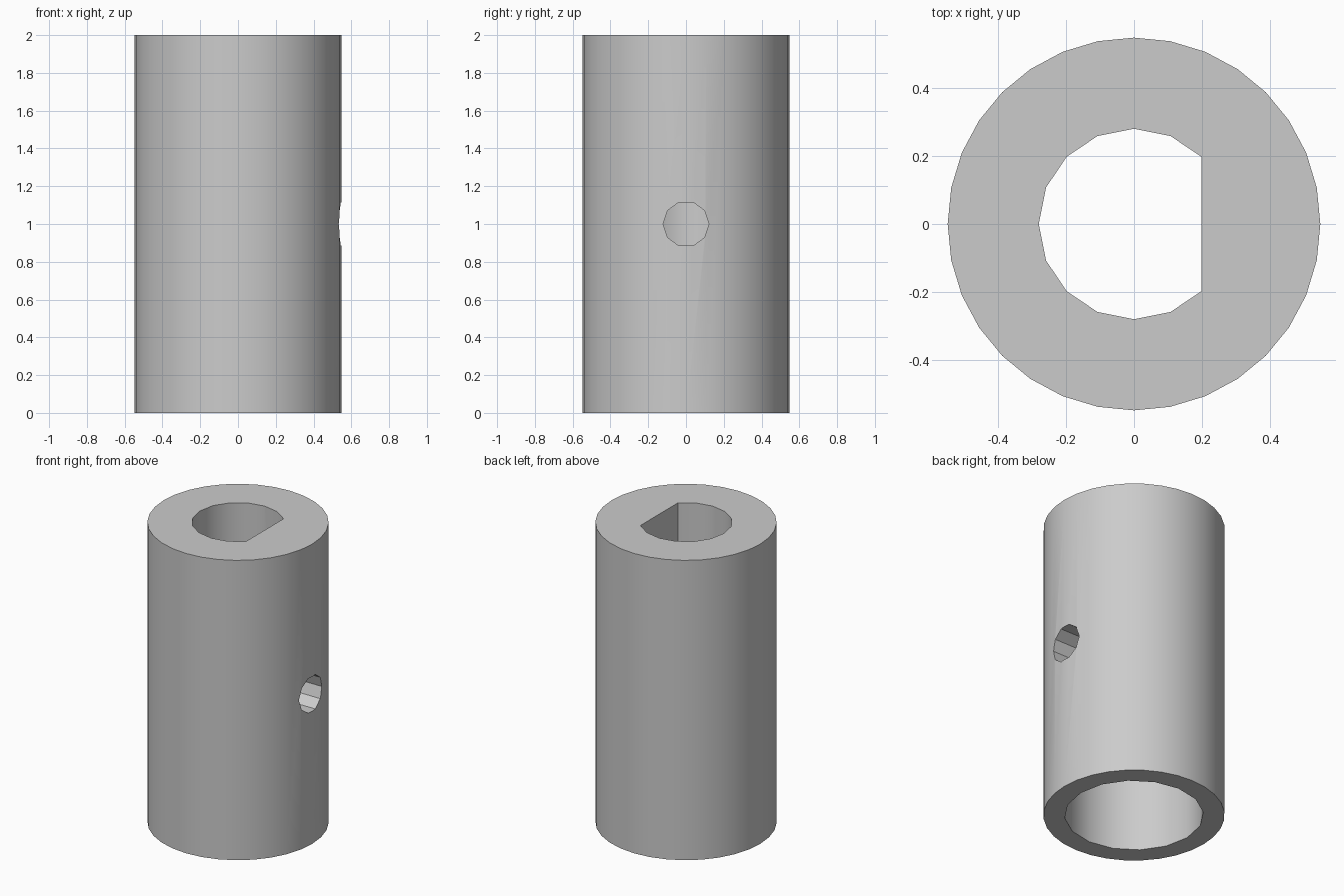
import bpy
import math
from mathutils import Matrix

cube = bpy.data.objects.get("Cube")
if cube:
    bpy.data.objects.remove(cube, do_unlink=True)

HEIGHT = 2.0
STEP = 0.65      # depth of the wide socket in the underside
FLAT_X = 0.198   # flat side of the D-shaped bore

grey = bpy.data.materials.new("plain grey")
grey.use_nodes = True
grey.diffuse_color = (0.6, 0.6, 0.6, 1)
grey.node_tree.nodes["Principled BSDF"].inputs["Base Color"].default_value = (0.6, 0.6, 0.6, 1)


def prism(name, outline, z0, z1):
    """Extrude a closed outline between two heights."""
    n = len(outline)
    verts = [(x, y, z) for z in (z0, z1) for x, y in outline]
    faces = [tuple(reversed(range(n))), tuple(range(n, 2 * n))]
    faces += [(i, (i + 1) % n, (i + 1) % n + n, i + n) for i in range(n)]
    mesh = bpy.data.meshes.new(name)
    mesh.from_pydata(verts, [], faces)
    mesh.materials.append(grey)
    obj = bpy.data.objects.new(name, mesh)
    bpy.context.collection.objects.link(obj)
    return obj


def ring(radius, sides):
    return [(radius * math.cos(math.tau * i / sides), radius * math.sin(math.tau * i / sides))
            for i in range(sides)]


# Outer sleeve
sleeve = prism("sleeve", ring(0.548, 32), 0, HEIGHT)

# D-shaped bore: a ring without the points beyond the flat
d_outline = [p for p in ring(0.28, 16) if p[0] < FLAT_X + 0.01]
bore = prism("bore_cutter", d_outline, STEP - 0.1, HEIGHT + 0.1)

# Wide round socket in the underside
socket = prism("socket_cutter", ring(0.42, 16), -0.1, STEP)

# Set-screw hole through the flat side
screw = prism("screw_hole_cutter", ring(0.121, 10), 0, 0.7)
screw.data.transform(Matrix.Translation((0, 0, HEIGHT / 2))
                     @ Matrix(((0, 0, 1, 0), (1, 0, 0, 0), (0, 1, 0, 0), (0, 0, 0, 1))))

# Cut the openings, then drop the cutters
bpy.ops.object.select_all(action="DESELECT")
bpy.context.view_layer.objects.active = sleeve
sleeve.select_set(True)
for cutter in (bore, socket, screw):
    cutter.hide_render = True
    cut = sleeve.modifiers.new(cutter.name, "BOOLEAN")
    cut.operation = "DIFFERENCE"
    cut.solver = "EXACT"
    cut.object = cutter
    bpy.ops.object.modifier_apply(modifier=cut.name)
    bpy.data.objects.remove(cutter, do_unlink=True)

bpy.ops.object.shade_smooth_by_angle(angle=math.radians(30))
